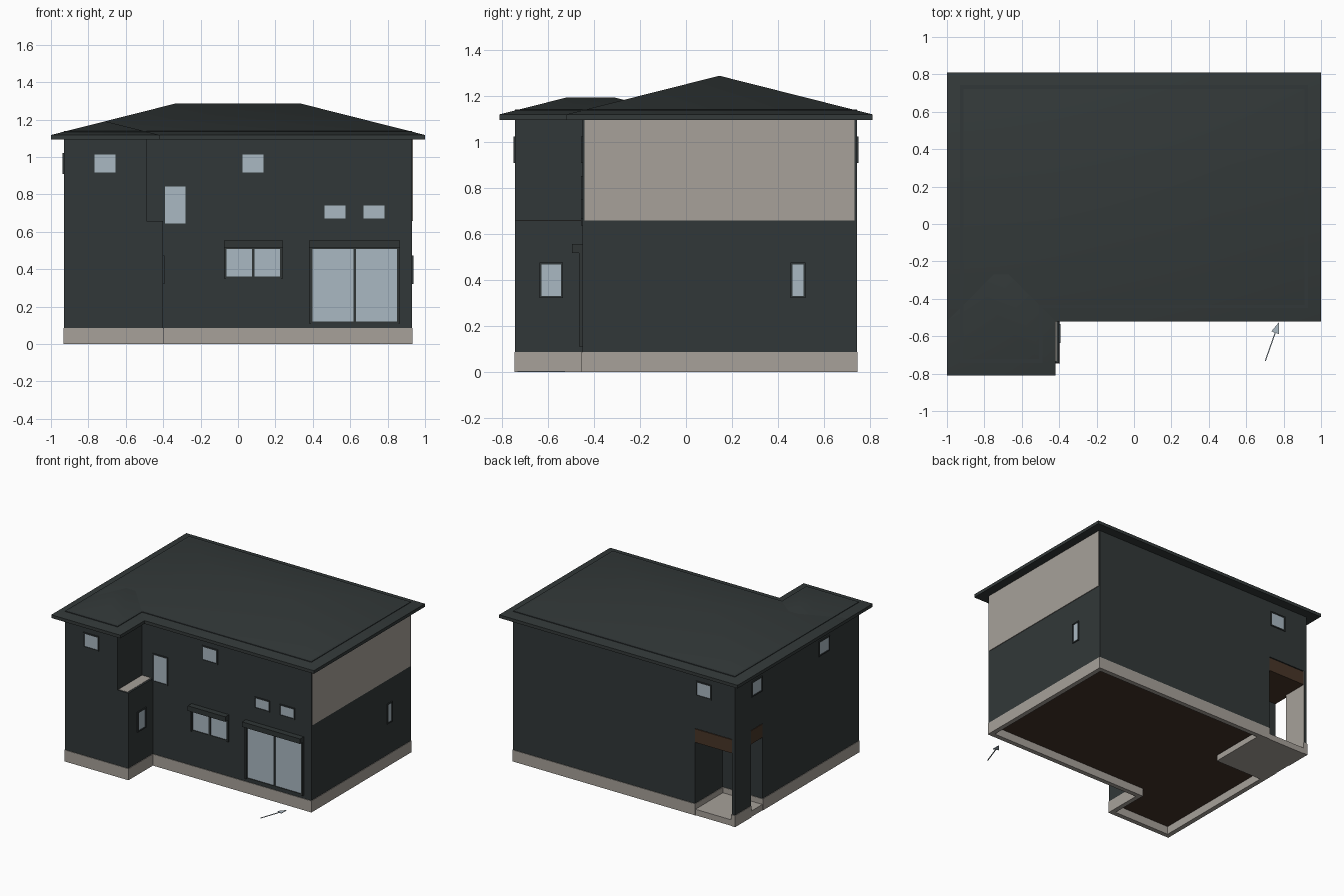
import bpy, bmesh
from math import radians
from mathutils import Vector

cube = bpy.data.objects.get("Cube")
if cube:
    bpy.data.objects.remove(cube, do_unlink=True)


def material(name, r, g, b):
    m = bpy.data.materials.new(name)
    m.use_nodes = True
    m.diffuse_color = (r, g, b, 1)
    m.node_tree.nodes["Principled BSDF"].inputs["Base Color"].default_value = (r, g, b, 1)
    return m


WALL = material("dark slate wall", .031, .039, .040)
ROOF = material("dark slate roof", .033, .041, .041)
FRAME = material("charcoal frame", .029, .036, .036)
TAN = material("warm grey concrete", .385, .355, .32)
GLASS = material("pale blue glass", .40, .48, .54)
BROWN = material("dark brown wood", .065, .036, .021)
FLOOR = material("floor underside brown", .055, .032, .022)


def finish(name, bm, mat):
    bmesh.ops.recalc_face_normals(bm, faces=bm.faces)
    me = bpy.data.meshes.new(name)
    bm.to_mesh(me)
    bm.free()
    me.materials.append(mat)
    ob = bpy.data.objects.new(name, me)
    bpy.context.collection.objects.link(ob)
    return ob


def prism(name, outline, z0, z1, mat, caps=True):
    """Extrude a counter-clockwise outline from z0 to z1."""
    bm = bmesh.new()
    low = [bm.verts.new((x, y, z0)) for x, y in outline]
    high = [bm.verts.new((x, y, z1)) for x, y in outline]
    for i in range(len(outline)):
        j = (i + 1) % len(outline)
        bm.faces.new((low[i], low[j], high[j], high[i]))
    if caps:
        bm.faces.new(low[::-1])
        bm.faces.new(high)
    return finish(name, bm, mat)


def add_box(bm, lo, hi):
    made = bmesh.ops.create_cube(bm, size=1)["verts"]
    for v in made:
        v.co = Vector([l + (c + .5) * (h - l) for l, h, c in zip(lo, hi, v.co)])


def box(name, lo, hi, mat):
    bm = bmesh.new()
    add_box(bm, lo, hi)
    return finish(name, bm, mat)


def on_wall(side, pos, u0, u1, z0, z1, d0, d1):
    """Box corners for a slab lying on a wall, from depth d0 to d1 outwards."""
    sign = -1 if side in ("front", "left_end") else 1
    a, b = sorted((pos + sign * d0, pos + sign * d1))
    if side in ("front", "back"):
        return (u0, a, z0), (u1, b, z1)
    return (a, u0, z0), (b, u1, z1)


def window(name, side, pos, u0, u1, z0, z1, panes=1):
    """Thin raised frame around a glass plate."""
    w = .009
    bars = [(u0 - w, u0, z0 - w, z1 + w), (u1, u1 + w, z0 - w, z1 + w),
            (u0, u1, z0 - w, z0), (u0, u1, z1, z1 + w)]
    if panes == 2:
        mid = (u0 + u1) / 2
        bars.append((mid - .007, mid + .007, z0, z1))
    bm = bmesh.new()
    for bar in bars:
        add_box(bm, *on_wall(side, pos, *bar, -.004, .007))
    finish(name + "_frame", bm, FRAME if panes == 2 else WALL)
    box(name + "_glass", *on_wall(side, pos, u0, u1, z0, z1, -.004, .002), GLASS)


# House extents
X, Y, FRONT, WING, UPPER = .93, .742, -.45, -.40, -.49
PX, PY = -.595, .41            # inner corner of the porch
MID, SILL = .657, .087


def lower_outline(e=0):
    return [(-X - e, -Y - e), (WING + e, -Y - e), (WING + e, FRONT - e), (X + e, FRONT - e),
            (X + e, Y + e), (PX - e, Y + e), (PX - e, PY + e), (-X - e, PY + e)]


# Foundation and floor
ring = prism("foundation", lower_outline(.004), 0, SILL, TAN, caps=False)
thick = ring.modifiers.new("thickness", "SOLIDIFY")
thick.thickness = .035
thick.offset = -1
thick.use_even_offset = True
prism("ground_floor", lower_outline(-.005), .06, .08, FLOOR)

# Walls
prism("lower_walls", lower_outline(), .075, MID, WALL)
prism("upper_walls", [(-X, -Y), (UPPER, -Y), (UPPER, FRONT), (X, FRONT), (X, Y), (-X, Y)],
      MID, 1.14, WALL)
box("wing_ledge", (UPPER, -Y + .01, MID - .002), (WING - .014, FRONT, MID + .002), TAN)
box("side_cladding", (X - .01, FRONT + .01, MID), (X + .005, Y - .01, 1.098), TAN)

# Corner porch
box("porch_slab", (-X, .28, 0), (-.51, Y, .045), TAN)
box("porch_column_base", (-X - .004, .55, 0), (-X + .03, Y + .004, SILL), TAN)
column = box("porch_column", (-X, .55, SILL), (-X + .025, Y, MID), WALL)
column.data.materials.append(TAN)
for f in column.data.polygons:
    if f.normal.x > .9:
        f.material_index = 1
box("porch_canopy", (-X + .002, PY, .55), (PX, Y - .002, MID - .005), BROWN)


def hip_roof(name, x0, x1, y0, y1, pitch, low=1.094, eave=1.118):
    """Closed hipped roof over a rectangle, with its ridge along the longer side."""
    bm = bmesh.new()
    half = min(x1 - x0, y1 - y0) / 2
    top = eave + half * pitch
    corners = [(x0, y0), (x1, y0), (x1, y1), (x0, y1)]
    s = [bm.verts.new((x, y, low)) for x, y in corners]
    e = [bm.verts.new((x, y, eave)) for x, y in corners]
    p = bm.verts.new((x0 + half, y0 + half, top))
    q = bm.verts.new((x1 - half, y1 - half, top))
    if x1 - x0 > y1 - y0:
        slopes = (e[0], e[1], q, p), (e[1], e[2], q), (e[2], e[3], p, q), (e[3], e[0], p)
    else:
        slopes = (e[0], e[1], p), (e[1], e[2], q, p), (e[2], e[3], q), (e[3], e[0], p, q)
    for face in slopes:
        bm.faces.new(face)
    for i in range(4):
        j = (i + 1) % 4
        bm.faces.new((s[i], s[j], e[j], e[i]))
    bm.faces.new(s[::-1])
    roof = finish(name, bm, ROOF)
    bpy.ops.object.select_all(action="DESELECT")
    roof.select_set(True)
    bpy.context.view_layer.objects.active = roof
    bpy.ops.object.shade_smooth_by_angle(angle=radians(40))


# Main roof and the crossing roof over the front wing
hip_roof("main_roof", -1, 1, -.52, .81, .2526)
hip_roof("wing_roof", -.999, -.42, -.81, -.02, .2526)

# Windows on every side
window("wing_upper_window", "front", -Y, -.768, -.655, .917, 1.013)
window("stair_window", "front", FRONT, -.391, -.281, .645, .842)
window("upper_window", "front", FRONT, .025, .137, .917, 1.013)
for i, u in enumerate((.463, .672)):
    window(f"slot_window_{i + 1}", "front", FRONT, u, u + .112, .672, .742)
window("kitchen_window", "front", FRONT, -.062, .225, .36, .508, 2)
window("terrace_door", "front", FRONT, .397, .85, .12, .508, 2)
window("wing_side_window", "right_end", WING, -.627, -.543, .33, .465)
window("side_slot_window", "right_end", X, .463, .51, .33, .465)
window("back_window", "back", Y, -.725, -.613, .917, 1.013)
for i, u in enumerate((.424, -.38)):
    window(f"left_end_window_{i + 1}", "left_end", -X, u, u + .112, .917, 1.013)

# Roller shutter boxes and rails
for name, u0, u1, z0 in (("kitchen", -.075, .24, .35), ("terrace", .38, .867, .11)):
    box(name + "_shutter_box", (u0, FRONT - .045, .517), (u1, FRONT, .555), FRAME)
    for side, u in (("left", u0), ("right", u1 - .01)):
        box(f"{name}_shutter_rail_{side}", (u, FRONT - .014, z0), (u + .01, FRONT, .517), FRAME)

# Ground arrow
tail, tip = Vector((.702, -.732)), Vector((.775, -.525))
along = (tip - tail).normalized()
across = Vector((along.y, -along.x))
neck = tip - along * .06
prism("ground_arrow", [tail - across * .003, tail + across * .003, neck + across * .003,
                       neck + across * .022, tip, neck - across * .022, neck - across * .003],
      0, .004, GLASS)
